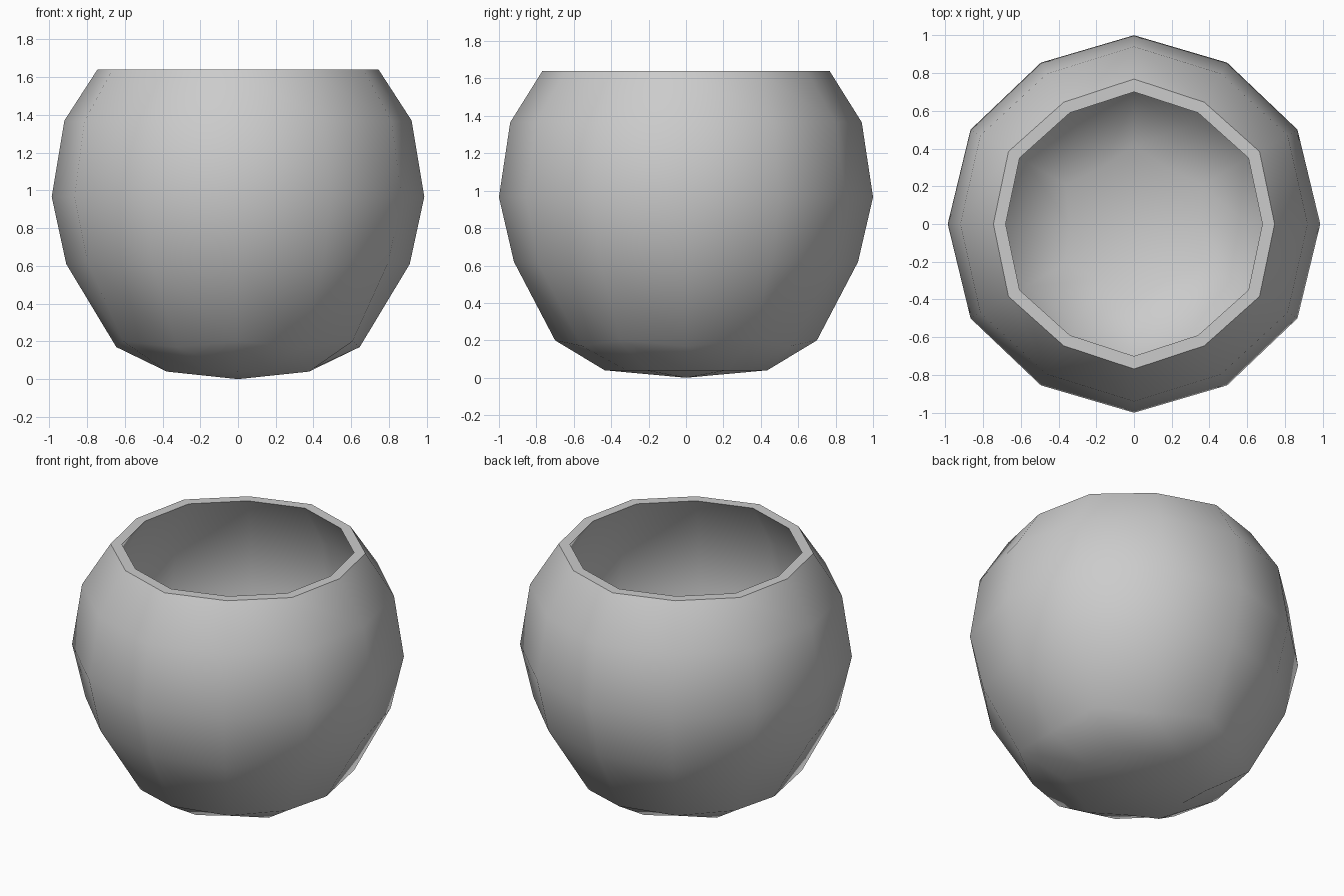
import bpy, bmesh, math

if "Cube" in bpy.data.objects:
    bpy.data.objects.remove(bpy.data.objects["Cube"])

SIDES = 12
# Rings from rim to base: (radius, z) of even spokes, (radius, z) of odd spokes
OUTER = [((0.745, 1.64), (0.768, 1.64)),
         ((0.92, 1.37), (0.94, 1.365)),
         ((0.987, 0.966), (1.0, 0.966)),
         ((0.91, 0.61), (0.92, 0.62)),
         ((0.645, 0.17), (0.70, 0.20)),
         ((0.365, 0.04), (0.435, 0.04))]
INNER = [((0.68, 1.64), (0.70, 1.64)),
         ((0.86, 1.35), (0.88, 1.345)),
         ((0.925, 0.966), (0.937, 0.966)),
         ((0.85, 0.63), (0.86, 0.64)),
         ((0.605, 0.22), (0.66, 0.25)),
         ((0.345, 0.10), (0.415, 0.10))]

bm = bmesh.new()


def ring(pair):
    verts = []
    for k in range(SIDES):
        r, z = pair[k % 2]
        a = 2 * math.pi * k / SIDES
        verts.append(bm.verts.new((r * math.cos(a), r * math.sin(a), z)))
    return verts


def bridge(a, b):
    for k in range(SIDES):
        n = (k + 1) % SIDES
        bm.faces.new((a[k], a[n], b[n], b[k]))


def shell(rings, base_z):
    loops = [ring(p) for p in rings]
    for a, b in zip(loops, loops[1:]):
        bridge(a, b)
    pole = bm.verts.new((0, 0, base_z))
    for k in range(SIDES):
        bm.faces.new((loops[-1][k], loops[-1][(k + 1) % SIDES], pole))
    return loops[0]


# Outer wall, inner wall and flat rim
outer_rim = shell(OUTER, 0.0)
inner_rim = shell(INNER, 0.065)
bridge(outer_rim, inner_rim)
bmesh.ops.recalc_face_normals(bm, faces=bm.faces[:])

mesh = bpy.data.meshes.new("bowl")
bm.to_mesh(mesh)
bm.free()
bowl = bpy.data.objects.new("bowl", mesh)
bpy.context.collection.objects.link(bowl)

# Smooth walls, sharp rim
bpy.context.view_layer.objects.active = bowl
bowl.select_set(True)
bpy.ops.object.shade_smooth_by_angle(angle=math.radians(50))
